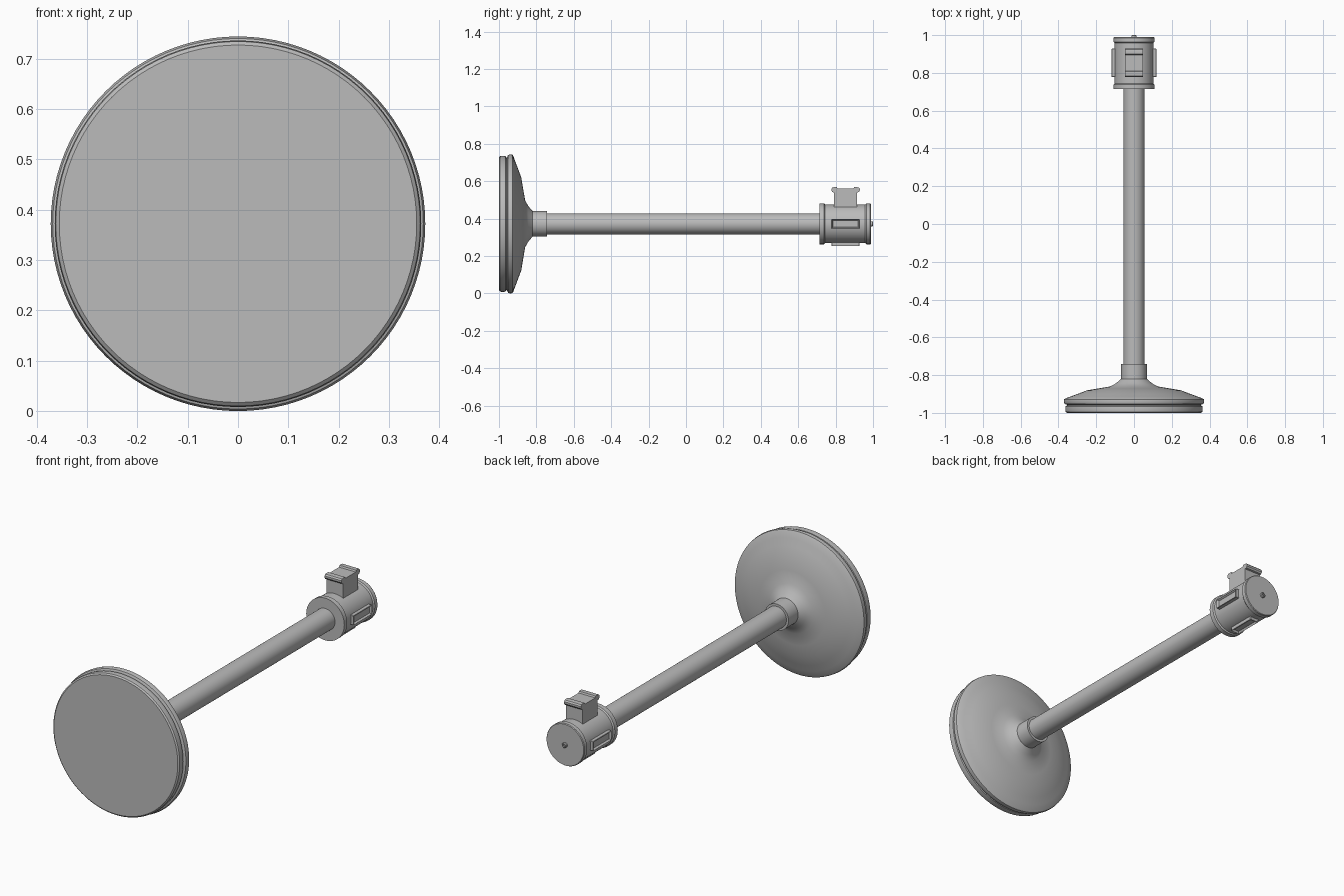
import bpy, bmesh, math
from mathutils import Matrix, Vector

cube = bpy.data.objects.get("Cube")
if cube:
    bpy.data.objects.remove(cube)

AXIS_Z = 0.372
HEAD_Y = 0.853

grey = bpy.data.materials.new("metal_grey")
grey.use_nodes = True
grey.diffuse_color = (0.5, 0.5, 0.5, 1)
grey.node_tree.nodes["Principled BSDF"].inputs["Base Color"].default_value = (0.5, 0.5, 0.5, 1)


def finish(name, bm, angle=30):
    bmesh.ops.recalc_face_normals(bm, faces=bm.faces)
    mesh = bpy.data.meshes.new(name)
    bm.to_mesh(mesh)
    bm.free()
    mesh.materials.append(grey)
    obj = bpy.data.objects.new(name, mesh)
    bpy.context.collection.objects.link(obj)
    bpy.ops.object.select_all(action='DESELECT')
    obj.select_set(True)
    bpy.context.view_layer.objects.active = obj
    bpy.ops.object.shade_smooth_by_angle(angle=math.radians(angle))
    return obj


def lathe(name, profile, sides=64):
    """Spin (radius, y) points about the long axis; both ends are capped."""
    bm = bmesh.new()
    rings = []
    for r, y in profile:
        rings.append([bm.verts.new((r * math.cos(2 * math.pi * i / sides), y,
                                    AXIS_Z + r * math.sin(2 * math.pi * i / sides)))
                      for i in range(sides)])
    for a, b in zip(rings, rings[1:]):
        for i in range(sides):
            j = (i + 1) % sides
            bm.faces.new((a[i], a[j], b[j], b[i]))
    bm.faces.new(rings[0])
    bm.faces.new(rings[-1])
    return finish(name, bm)


def box(bm, size, centre):
    m = Matrix.Translation(centre) @ Matrix.Diagonal((*size, 1))
    bmesh.ops.create_cube(bm, size=1, matrix=m)


# Weighted disc with a groove round its edge and a domed back
lathe("base", [(0.355, -1), (0.362, -0.994), (0.364, -0.98), (0.362, -0.965),
               (0.354, -0.96), (0.354, -0.957), (0.368, -0.952), (0.372, -0.94),
               (0.37, -0.928), (0.362, -0.923), (0.335, -0.913), (0.3, -0.9),
               (0.25, -0.881), (0.19, -0.871), (0.125, -0.86), (0.095, -0.843),
               (0.068, -0.82)], 96)
lathe("collar", [(0.068, -0.83), (0.068, -0.742), (0.056, -0.742)])
lathe("pole", [(0.056, -0.83), (0.056, 0.73)])

# Head cylinder with raised end bands
lathe("head", [(0.109, 0.714), (0.109, 0.738), (0.103, 0.744), (0.103, 0.958),
               (0.109, 0.964), (0.109, 0.985), (0.106, 0.989)])

# Screw with a socket in the end of the head
lathe("end_screw", [(0.013, 0.98), (0.013, 0.997), (0.01, 1), (0.006, 1), (0.006, 0.993)], 24)

# Recessed slot panels on both sides and underneath
for name, angle in (("left_slot", 0), ("bottom_slot", 90), ("right_slot", 180)):
    bm = bmesh.new()
    box(bm, (0.03, 0.15, 0.05), (0.104, 0, 0))
    bmesh.ops.bevel(bm, geom=bm.edges[:], offset=0.002, segments=1, affect='EDGES')
    bm.normal_update()
    outer = max(bm.faces, key=lambda f: f.calc_center_median().x)
    bmesh.ops.inset_region(bm, faces=[outer], thickness=0.008)
    bmesh.ops.translate(bm, verts=outer.verts[:], vec=(-0.01, 0, 0))
    bm.transform(Matrix.Translation((0, HEAD_Y, AXIS_Z))
                 @ Matrix.Rotation(math.radians(angle), 4, 'Y'))
    finish(name, bm)

# Belt end: square stem
bm = bmesh.new()
box(bm, (0.096, 0.122, 0.1), (0, HEAD_Y, 0.495))
finish("belt_stem", bm)

# Belt clip: rounded lips at both ends with a shallow channel between
half = [(0.062, 0.54), (0.07, 0.542), (0.076, 0.55), (0.076, 0.56), (0.07, 0.567),
        (0.06, 0.569), (0.046, 0.568), (0.042, 0.56)]
outline = half + [(-y, z) for y, z in reversed(half)]
bm = bmesh.new()
face = bm.faces.new([bm.verts.new((-0.048, HEAD_Y + y, z)) for y, z in outline])
ext = bmesh.ops.extrude_face_region(bm, geom=[face])
bmesh.ops.translate(bm, vec=Vector((0.096, 0, 0)),
                    verts=[v for v in ext["geom"] if isinstance(v, bmesh.types.BMVert)])
finish("belt_clip", bm)
